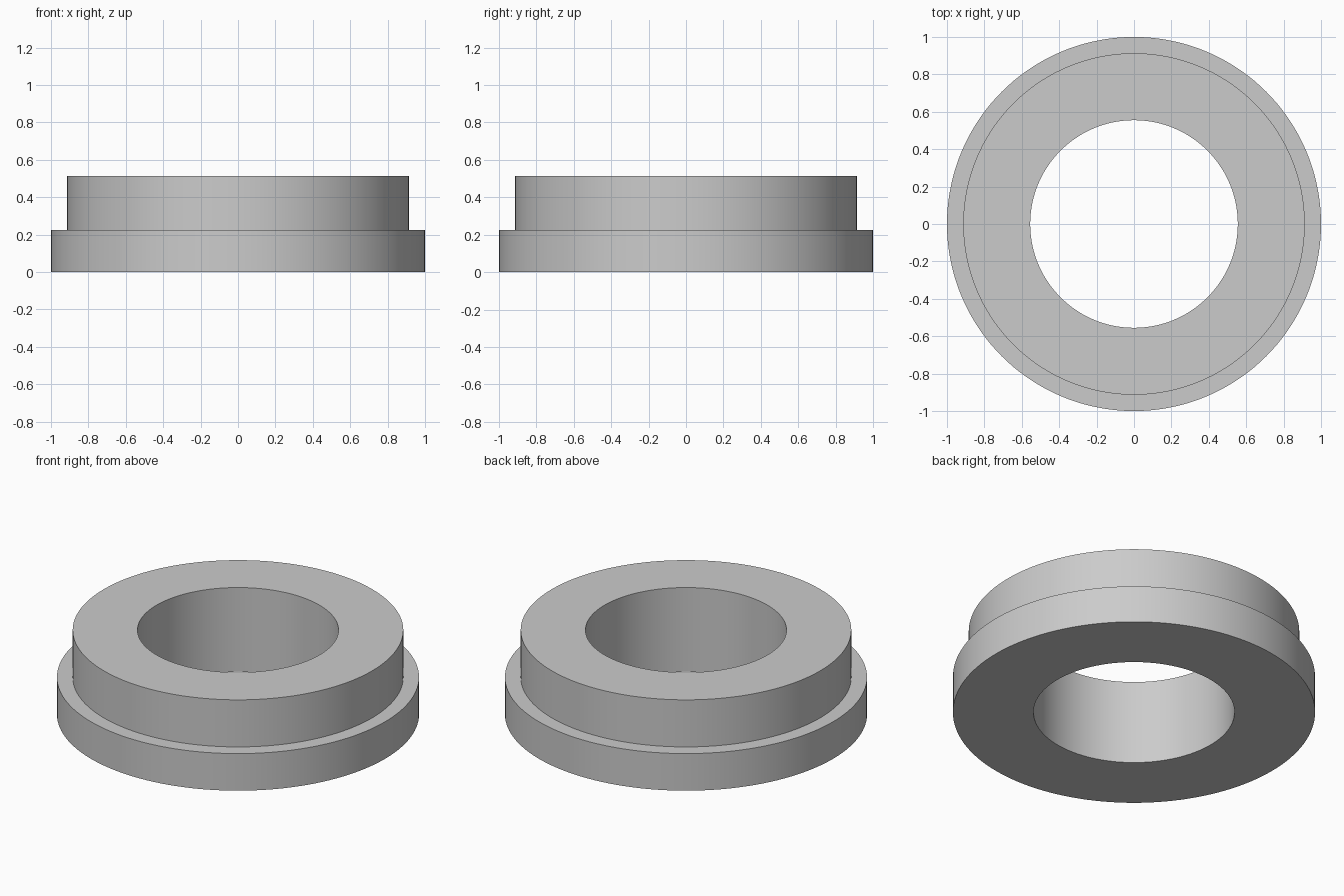
import bpy
import bmesh
from math import cos, sin, tau, radians

cube = bpy.data.objects.get("Cube")
if cube:
    bpy.data.objects.remove(cube, do_unlink=True)

SEGMENTS = 144
BORE, COLLAR, FLANGE = 0.555, 0.913, 1.0
STEP, HEIGHT = 0.226, 0.513

# Plain grey material
grey = bpy.data.materials.new("light_grey")
colour = (0.6, 0.6, 0.6, 1)
grey.diffuse_color = colour
grey.use_nodes = True
grey.node_tree.nodes["Principled BSDF"].inputs["Base Color"].default_value = colour


def lathe_ring(name, profile):
    """Revolve a closed (radius, height) profile around z."""
    bm = bmesh.new()
    rings = [[bm.verts.new((r * cos(tau * i / SEGMENTS), r * sin(tau * i / SEGMENTS), z))
              for i in range(SEGMENTS)] for r, z in profile]
    for a, b in zip(rings, rings[1:] + rings[:1]):
        for i in range(SEGMENTS):
            j = (i + 1) % SEGMENTS
            bm.faces.new((a[i], a[j], b[j], b[i]))
    bmesh.ops.recalc_face_normals(bm, faces=bm.faces)
    mesh = bpy.data.meshes.new(name)
    bm.to_mesh(mesh)
    bm.free()
    mesh.materials.append(grey)
    obj = bpy.data.objects.new(name, mesh)
    bpy.context.collection.objects.link(obj)
    return obj


# Stepped bushing: wide flange below, narrower collar above, open bore
bushing = lathe_ring("flanged_bushing", [
    (BORE, 0), (FLANGE, 0), (FLANGE, STEP),
    (COLLAR, STEP), (COLLAR, HEIGHT), (BORE, HEIGHT)])

# Smooth round walls with crisp rims
bpy.context.view_layer.objects.active = bushing
bushing.select_set(True)
bpy.ops.object.shade_smooth_by_angle(angle=radians(30))
